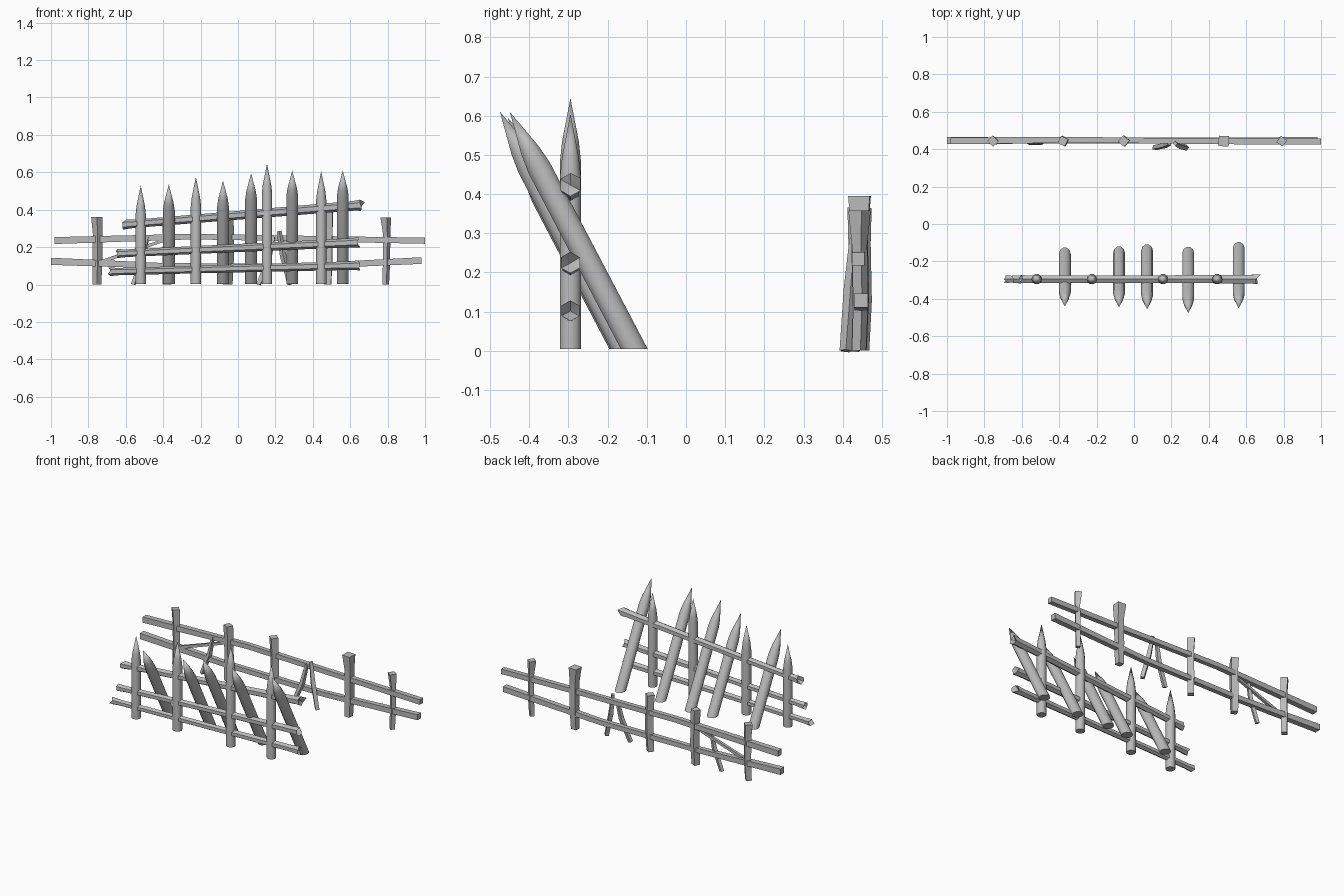
import bpy, bmesh, math, random
from mathutils import Vector

random.seed(4)
old = bpy.data.objects.get("Cube")
if old:
    bpy.data.objects.remove(old, do_unlink=True)

wood = bpy.data.materials.new("grey_wood")
wood.use_nodes = True
grey = (0.5, 0.5, 0.5, 1)
wood.diffuse_color = grey
wood.node_tree.nodes["Principled BSDF"].inputs["Base Color"].default_value = grey


def loft(name, path, radii, sides, phase=0, jag=0, ground=False, smooth=0):
    """Pole through path points; radius 0 makes a tip, jag splinters the ends."""
    path = [Vector(p) for p in path]
    axis = (path[-1] - path[0]).normalized()
    turn = axis.to_track_quat('Z', 'Y')
    bm = bmesh.new()
    rings = []
    for i, (p, r) in enumerate(zip(path, radii)):
        if r == 0:
            rings.append([bm.verts.new(p)] * sides)
            continue
        out = -1 if i == 0 else 1 if i == len(path) - 1 else 0
        ring = []
        for k in range(sides):
            a = math.radians(phase) + math.tau * k / sides
            v = p + turn @ Vector((r * math.cos(a), r * math.sin(a), 0))
            ring.append(bm.verts.new(v + axis * out * jag * random.uniform(-0.6, 0.3)))
        rings.append(ring)
    for a, b in zip(rings, rings[1:]):
        for k in range(sides):
            n = (k + 1) % sides
            loop = [a[k], a[n], b[n], b[k]]
            bm.faces.new(list(dict.fromkeys(loop)))
    for ring, p, s in ((rings[0], path[0], 1), (rings[-1], path[-1], -1)):
        if ring[0] is ring[1]:
            continue
        if jag:
            hub = bm.verts.new(p + axis * s * jag)
            for k in range(sides):
                bm.faces.new((ring[k], ring[(k + 1) % sides], hub))
        else:
            bm.faces.new(ring)
    if ground:
        cut = bmesh.ops.bisect_plane(bm, geom=bm.verts[:] + bm.edges[:] + bm.faces[:],
                                     plane_co=(0, 0, 0.004), plane_no=(0, 0, 1), clear_inner=True)
        edges = [e for e in cut["geom_cut"] if isinstance(e, bmesh.types.BMEdge)]
        bmesh.ops.holes_fill(bm, edges=edges, sides=0)
    bmesh.ops.recalc_face_normals(bm, faces=bm.faces)
    mesh = bpy.data.meshes.new(name)
    bm.to_mesh(mesh)
    bm.free()
    mesh.materials.append(wood)
    obj = bpy.data.objects.new(name, mesh)
    bpy.context.collection.objects.link(obj)
    if smooth:
        bpy.ops.object.select_all(action='DESELECT')
        obj.select_set(True)
        bpy.context.view_layer.objects.active = obj
        bpy.ops.object.shade_smooth_by_angle(angle=math.radians(smooth))


def stake(name, x, base_y, tip_y, tip_z, r):
    """Sharpened round stake, cut flat at the ground."""
    tip = Vector((x, tip_y, tip_z))
    d = (tip - Vector((x, base_y, 0))).normalized()
    low = Vector((x, base_y, 0)) - d * 0.06
    loft(name, [low, tip - d * 0.16, tip - d * 0.11, tip],
         [r, r, r * 0.8, 0], 10, ground=True, smooth=50)


# Palisade: upright and leaning stakes
FY = -0.295
for x, z in ((-0.52, 0.53), (-0.225, 0.575), (0.155, 0.645), (0.445, 0.605)):
    stake("upright_stake", x, FY, FY, z, 0.028)
for x, y, z in ((-0.37, -0.44, 0.535), (-0.08, -0.445, 0.555), (0.07, -0.455, 0.595),
                (0.29, -0.475, 0.61), (0.56, -0.45, 0.61)):
    stake("leaning_stake", x, y + 0.525 * z, y, z, 0.032)

# Palisade rails with splintered ends
for x0, z0, x1, z1, r in ((-0.69, 0.068, 0.645, 0.102, 0.023),
                          (-0.645, 0.165, 0.645, 0.225, 0.024),
                          (-0.61, 0.32, 0.67, 0.425, 0.026)):
    a, b = Vector((x0, FY, z0)), Vector((x1, FY, z1))
    loft("palisade_rail", [a, a.lerp(b, 0.04), a.lerp(b, 0.5), a.lerp(b, 0.96), b],
         [r, r * 0.85, r * 0.9, r, r * 1.15], 6, phase=90, jag=0.03, smooth=40)

# Rear fence rails, square and slightly bent
loft("rear_rail_upper", [(-0.98, 0.445, 0.235), (-0.25, 0.45, 0.256),
                         (0.4, 0.442, 0.245), (1.0, 0.44, 0.234)],
     [0.026, 0.021, 0.021, 0.023], 4, phase=45)
loft("rear_rail_lower", [(-1.0, 0.447, 0.124), (-0.4, 0.445, 0.1),
                         (0.3, 0.447, 0.095), (0.98, 0.447, 0.128)],
     [0.027, 0.021, 0.021, 0.025], 4, phase=45)

# Rear fence posts: x, height, bottom radius, top radius, turn
for x, h, r0, r1, turn in ((-0.755, 0.362, 0.024, 0.03, 0), (-0.38, 0.355, 0.026, 0.03, 20),
                           (-0.055, 0.365, 0.026, 0.031, 5), (0.48, 0.395, 0.026, 0.039, 42),
                           (0.79, 0.358, 0.018, 0.029, 10)):
    loft("rear_post", [(x, 0.442, 0), (x + 0.004, 0.446, h * 0.35),
                       (x + 0.005, 0.443, h * 0.75), (x, 0.443, h)],
         [r0, r0 * 1.1, r0 * 1.1, r1], 4, phase=turn)

# Loose sticks and brace leaning on the rear fence
for top, bottom, r in (((0.19, 0.43, 0.255), (0.11, 0.408, 0), 0.015),
                       ((0.22, 0.43, 0.285), (0.28, 0.408, 0), 0.016),
                       ((-0.485, 0.438, 0.255), (-0.56, 0.434, 0), 0.014)):
    a, b = Vector(bottom), Vector(top)
    bend = a.lerp(b, 0.55) + Vector((0.012 if a.x < b.x else -0.006, 0, 0))
    loft("loose_stick", [a, bend, b], [r, r * 1.1, r * 0.8], 4, phase=20)
loft("diagonal_brace", [(-0.75, 0.435, 0.115), (-0.4, 0.445, 0.235)], [0.013, 0.011], 4, phase=45)
